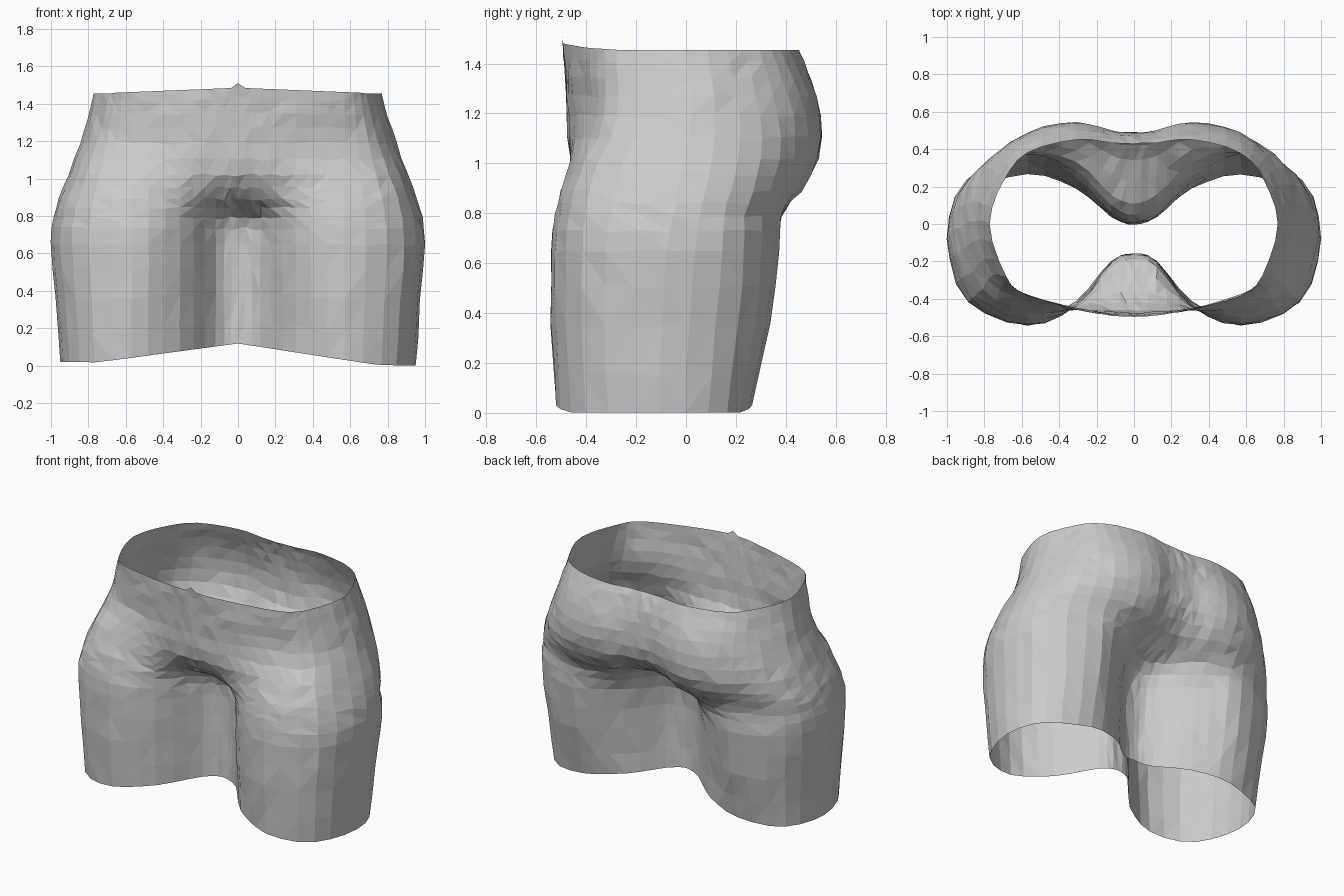
import bpy, bmesh, random
from mathutils import Vector

if "Cube" in bpy.data.objects:
    bpy.data.objects.remove(bpy.data.objects["Cube"])

random.seed(4)

# Each level: height, half width, then depth (y) at: front centre, front groin,
# thigh front, side, back of thigh/buttock, inner buttock, back centre
LEVELS = [
    (0.01, .95, -.16, -.41, -.52, -.10, .265, .19, .00),
    (0.35, .975, -.16, -.43, -.54, -.10, .335, .21, .00),
    (0.65, 1.0, -.16, -.44, -.54, -.08, .375, .25, .02),
    (0.79, .985, -.19, -.44, -.525, -.05, .38, .33, .11),
    (0.89, .96, -.36, -.45, -.50, -.03, .43, .46, .34),
    (1.02, .91, -.46, -.46, -.45, .00, .485, .53, .47),
    (1.19, .845, -.475, -.45, -.38, .02, .48, .54, .49),
    (1.34, .80, -.485, -.455, -.38, .01, .43, .50, .47),
    (1.455, .77, -.495, -.455, -.385, .00, .38, .45, .43),
]
ROWS_PER_LEVEL, COLS_PER_POINT = 2, 3


def spline(points, steps):
    """Catmull-Rom curve through the points, end points included."""
    out = []
    last = len(points) - 1
    for i in range(last):
        a, b = points[max(i - 1, 0)], points[i]
        c, d = points[i + 1], points[min(i + 2, last)]
        for s in range(steps):
            t = s / steps
            out.append(tuple(
                0.5 * (2 * q + (r - p) * t + (2 * p - 5 * q + 4 * r - u) * t * t
                       + (3 * q - p - 3 * r + u) * t ** 3)
                for p, q, r, u in zip(a, b, c, d)))
    out.append(tuple(points[-1]))
    return out


def section(level):
    """Right half of the figure-eight outline, mirrored to a closed ring."""
    z, w, fc, fm, ft, side, bt, bm, bc = level
    half = [(0, fc), (.12, fc + .15 * (fm - fc)), (.31, fm), (.57, ft),
            (.89 * w, (.77 if z < 1.1 else .72) * ft), (w, side),
            (.9 * w, .62 * bt), (.57, bt), (.31, bm),
            (.12, bc + .2 * (bm - bc)), (0, bc)]
    # run past both centre lines so the notches come out rounded
    ext = [(-half[1][0], half[1][1])] + half + [(-half[-2][0], half[-2][1])]
    half = spline(ext, COLS_PER_POINT)[COLS_PER_POINT:-COLS_PER_POINT]
    return half + [(-x, y) for x, y in half[-2:0:-1]]


# Shorts: one open tube whose front and back are pinched between the legs
bm = bmesh.new()
rings = []
levels = spline(LEVELS, ROWS_PER_LEVEL)
for r, level in enumerate(levels):
    z = level[0]
    ring = []
    for x, y in section(level):
        inner = max(0.0, 1 - abs(x) / .75)
        dz = 0.11 * inner * max(0.0, 1 - z / .6) - .01 * x * max(0.0, 1 - z)
        if y < -.3 and z > 1.2:                       # raised front waist
            dz += .03 * inner * (z - 1.2) / .25
        edge = r in (0, len(levels) - 1)
        j = 0.002 if edge else 0.004
        lift = 0.0 if edge else random.uniform(-.008, .008)
        ring.append(bm.verts.new(Vector((x + random.uniform(-j, j),
                                         y + random.uniform(-j, j),
                                         max(0.0, z + dz + lift)))))
    rings.append(ring)
rings[-1][0].co.z = 1.51                              # step at the fly

for low, high in zip(rings, rings[1:]):
    n = len(low)
    for i in range(n):
        k = (i + 1) % n
        bm.faces.new((low[i], low[k], high[k], high[i]))
bmesh.ops.triangulate(bm, faces=bm.faces[:], quad_method='SHORT_EDGE')
mesh = bpy.data.meshes.new("shorts")
bm.to_mesh(mesh)
bm.free()
shorts = bpy.data.objects.new("shorts", mesh)
bpy.context.collection.objects.link(shorts)
